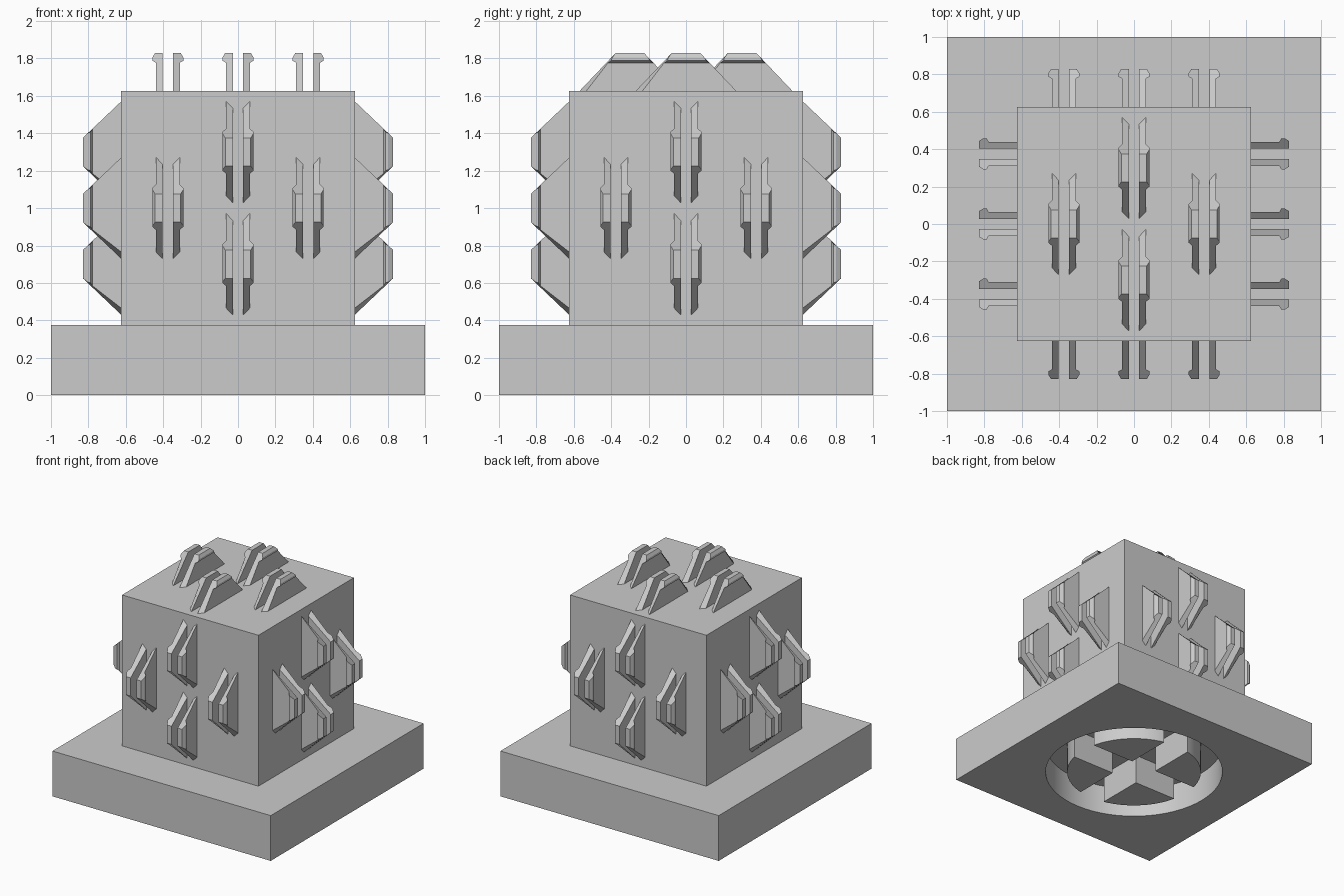
import bpy, bmesh
from mathutils import Matrix, Vector

if "Cube" in bpy.data.objects:
    bpy.data.objects.remove(bpy.data.objects["Cube"])

grey = bpy.data.materials.new("light_grey")
grey.use_nodes = True
grey.diffuse_color = (0.6, 0.6, 0.6, 1)
grey.node_tree.nodes["Principled BSDF"].inputs["Base Color"].default_value = (0.6, 0.6, 0.6, 1)


def finish(name, bm):
    bmesh.ops.recalc_face_normals(bm, faces=bm.faces)
    mesh = bpy.data.meshes.new(name)
    bm.to_mesh(mesh)
    bm.free()
    mesh.materials.append(grey)
    obj = bpy.data.objects.new(name, mesh)
    bpy.context.collection.objects.link(obj)
    return obj


def box(name, size, z0, z1):
    bm = bmesh.new()
    m = Matrix.Translation((0, 0, (z0 + z1) / 2)) @ Matrix.Diagonal((*size, z1 - z0, 1))
    bmesh.ops.create_cube(bm, size=1, matrix=m)
    return finish(name, bm)


def disc(name, radius, z0, z1):
    bm = bmesh.new()
    bmesh.ops.create_cone(bm, cap_ends=True, segments=64, radius1=radius, radius2=radius,
                          depth=z1 - z0, matrix=Matrix.Translation((0, 0, (z0 + z1) / 2)))
    return finish(name, bm)


def cut(obj, *cutters):
    for c in cutters:
        mod = obj.modifiers.new("cut", "BOOLEAN")
        mod.operation, mod.solver, mod.object = "DIFFERENCE", "EXACT", c
    bpy.context.view_layer.update()
    graph = bpy.context.evaluated_depsgraph_get()
    mesh = bpy.data.meshes.new_from_object(obj.evaluated_get(graph))
    obj.modifiers.clear()
    obj.data = mesh
    for c in cutters:
        bpy.data.objects.remove(c)


def smooth(obj):
    bpy.ops.object.select_all(action="DESELECT")
    obj.select_set(True)
    bpy.context.view_layer.objects.active = obj
    bpy.ops.object.shade_smooth_by_angle()


# Plinth with a round socket underneath, filled by a disc split by a cross slot
DEPTH = 0.25
plinth = box("plinth", (2, 2), 0, 0.375)
cut(plinth, disc("socket_cutter", 0.70, -0.1, DEPTH))
hub = disc("socket_hub", 0.53, 0, DEPTH + 0.01)
cut(hub, box("slot_x_cutter", (2, 0.24), -0.1, 0.5), box("slot_y_cutter", (0.24, 2), -0.1, 0.5))
smooth(plinth)
smooth(hub)

# Cube body
box("cube_body", (1.25, 1.25), 0.375, 1.625)

# Clip prong section: (distance from clip centre, height above the face)
SECTION = [(0.028, -0.01), (0.064, -0.01), (0.064, 0.152), (0.083, 0.163),
           (0.083, 0.18), (0.068, 0.205), (0.028, 0.205)]


def add_prong(bm, frame, side):
    rings = ([], [])
    for u, h in SECTION:
        length = 0.27 - 0.95 * h
        if u > 0.065:
            length = min(length, 0.107)
        # Ends are cut at a slant that fades out towards the top
        slant = max(0, 1 - h / 0.205)
        top = length - slant * max(0, 0.064 - u)
        low = -length + slant * min(0.036, u - 0.028)
        for ring, v in zip(rings, (top, low)):
            ring.append(bm.verts.new(frame @ Vector((side * u, v, h))))
    a, b = rings
    bm.faces.new(a)
    bm.faces.new(b[::-1])
    for i in range(len(a)):
        j = (i + 1) % len(a)
        bm.faces.new((a[i], b[i], b[j], a[j]))


# Four clips, each a pair of hooked prongs, on every exposed cube face
FACES = {"front": ((1, 0, 0), (0, 0, 1), (0, -1, 0)),
         "back": ((1, 0, 0), (0, 0, 1), (0, 1, 0)),
         "left": ((0, 1, 0), (0, 0, 1), (1, 0, 0)),
         "right": ((0, 1, 0), (0, 0, 1), (-1, 0, 0)),
         "top": ((1, 0, 0), (0, 1, 0), (0, 0, 1))}
for name, axes in FACES.items():
    rot = Matrix(axes).transposed().to_4x4()
    bm = bmesh.new()
    for x, y in ((0, 0.3), (0, -0.3), (0.375, 0), (-0.375, 0)):
        frame = Matrix.Translation((0, 0, 1)) @ rot @ Matrix.Translation((x, y, 0.625))
        for side in (1, -1):
            add_prong(bm, frame, side)
    finish(name + "_clips", bm)
